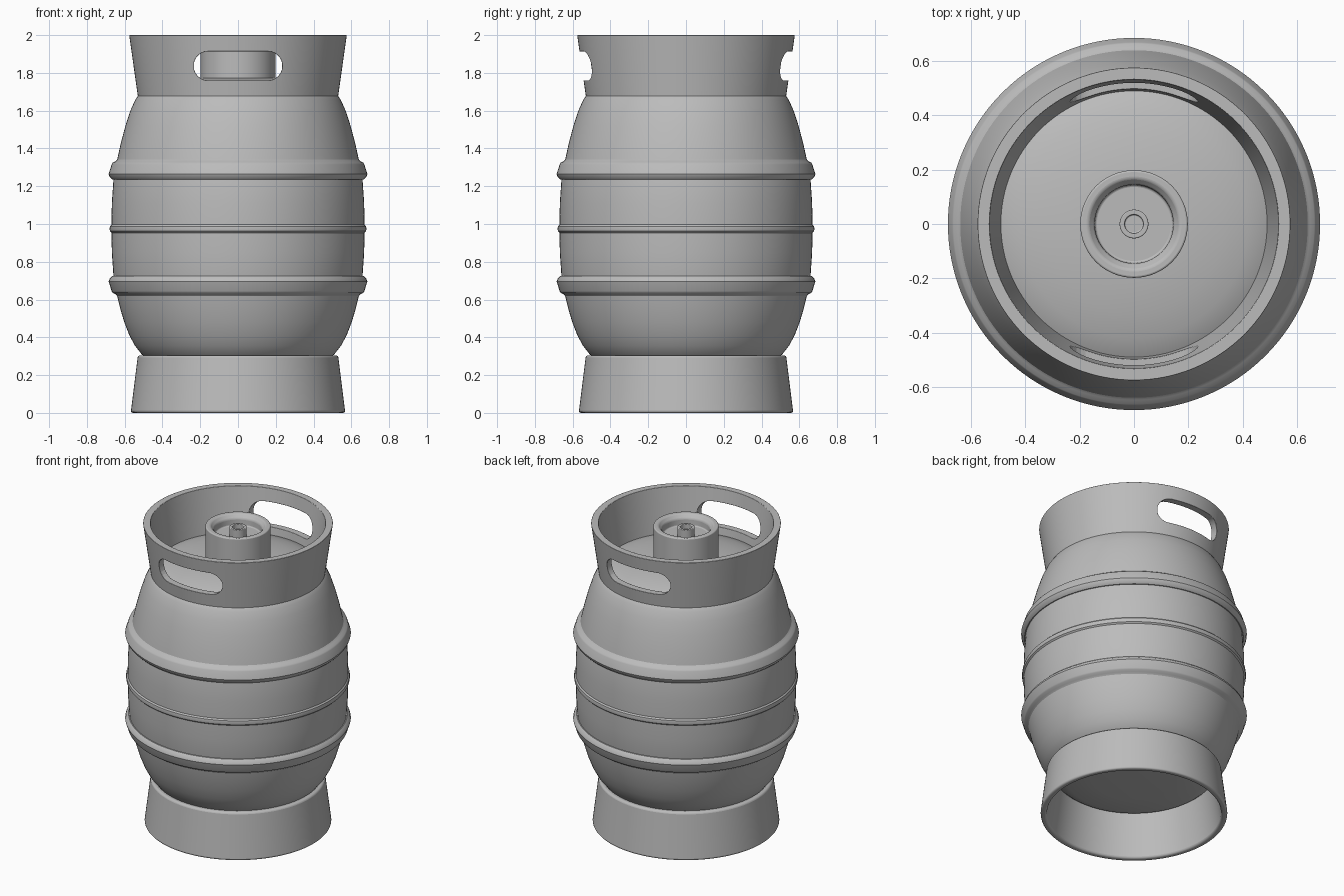
import bpy, bmesh, math

if "Cube" in bpy.data.objects:
    bpy.data.objects.remove(bpy.data.objects["Cube"])

SEG = 128
steel = bpy.data.materials.new("brushed steel grey")
steel.diffuse_color = (0.5, 0.5, 0.5, 1)
steel.use_nodes = True
steel.node_tree.nodes["Principled BSDF"].inputs["Base Color"].default_value = steel.diffuse_color


def finish(ob, angle=35):
    bpy.ops.object.select_all(action='DESELECT')
    ob.select_set(True)
    bpy.context.view_layer.objects.active = ob
    bpy.ops.object.shade_smooth_by_angle(angle=math.radians(angle))


def lathe(name, pts, closed=False, bevel=0.0):
    """Spin an (r, z) profile around z; r = 0 points become poles."""
    bm = bmesh.new()
    rings = []
    for r, z in pts:
        if r == 0:
            rings.append([bm.verts.new((0, 0, z))])
        else:
            rings.append([bm.verts.new((r * math.cos(2 * math.pi * i / SEG),
                                        r * math.sin(2 * math.pi * i / SEG), z)) for i in range(SEG)])
    pairs = list(zip(rings, rings[1:]))
    if closed:
        pairs.append((rings[-1], rings[0]))
    for a, b in pairs:
        for i in range(SEG):
            j = (i + 1) % SEG
            quad = [a[i % len(a)], a[j % len(a)], b[j % len(b)], b[i % len(b)]]
            bm.faces.new(list(dict.fromkeys(quad)))
    bmesh.ops.recalc_face_normals(bm, faces=bm.faces)
    me = bpy.data.meshes.new(name)
    bm.to_mesh(me)
    bm.free()
    me.materials.append(steel)
    ob = bpy.data.objects.new(name, me)
    bpy.context.collection.objects.link(ob)
    if bevel:
        m = ob.modifiers.new("soft edges", 'BEVEL')
        m.width, m.segments, m.limit_method = bevel, 3, 'ANGLE'
        m.angle_limit = math.radians(40)
    return ob


# Barrel body: domed bottom, lower curve, plain middle, shoulder, domed top
MID = 0.98
body = [(0, 0.25), (0.25, 0.252), (0.42, 0.263), (0.47, 0.28), (0.51, 0.31), (0.545, 0.355), (0.575, 0.41),
        (0.602, 0.48), (0.623, 0.55), (0.64, 0.62), (0.659, 0.72), (0.668, 0.85), (0.67, MID),
        (0.668, 1.11), (0.659, 1.24), (0.64, 1.34), (0.62, 1.43), (0.596, 1.52), (0.57, 1.6),
        (0.545, 1.655), (0.525, 1.685), (0.49, 1.71), (0.42, 1.735), (0.33, 1.757), (0.2, 1.773), (0, 1.78)]
finish(lathe("barrel_body", body))

# Two broad rolling bands, mirrored about the middle, and a thin centre bead
for name, s in (("upper_rolling_band", 1), ("lower_rolling_band", -1)):
    band = [(0.62, 0.25), (0.665, 0.255), (0.679, 0.268), (0.685, 0.285), (0.669, 0.335),
            (0.664, 0.344), (0.648, 0.352), (0.637, 0.365), (0.62, 0.365)]
    finish(lathe(name, [(r, MID + s * h) for r, h in band], closed=True))
bead = [(0.65, -0.022), (0.669, -0.022), (0.678, -0.013), (0.68, 0),
        (0.678, 0.013), (0.669, 0.022), (0.65, 0.022)]
finish(lathe("centre_bead", [(r, MID - 0.005 + h) for r, h in bead], closed=True))

# Foot skirt
finish(lathe("foot_skirt", [(0.568, 0), (0.53, 0.305), (0.487, 0.305), (0.53, 0)],
             closed=True, bevel=0.012))

# Top collar with two hand slots cut through front and back
collar = lathe("handle_collar", [(0.53, 1.675), (0.576, 2.0), (0.532, 2.0), (0.485, 1.675)], closed=True)
bm = bmesh.new()
rad, half, zc = 0.077, 0.158, 1.837
outline = []
for k in range(26):
    side = 1 if k < 13 else -1
    a = -math.pi / 2 + math.pi * (k % 13) / 12 + (0 if side > 0 else math.pi)
    outline.append(bm.verts.new((side * half + rad * math.cos(a), -1, zc + rad * math.sin(a))))
face = bm.faces.new(outline)
ext = bmesh.ops.extrude_face_region(bm, geom=[face])
bmesh.ops.translate(bm, vec=(0, 2, 0), verts=[v for v in ext["geom"] if isinstance(v, bmesh.types.BMVert)])
bmesh.ops.recalc_face_normals(bm, faces=bm.faces)
me = bpy.data.meshes.new("hand_slot_cutter")
bm.to_mesh(me)
bm.free()
me.materials.append(steel)
cutter = bpy.data.objects.new("hand_slot_cutter", me)
bpy.context.collection.objects.link(cutter)
cut = collar.modifiers.new("hand slots", 'BOOLEAN')
cut.operation, cut.object, cut.solver = 'DIFFERENCE', cutter, 'EXACT'
finish(collar)
bpy.ops.object.modifier_apply(modifier="hand slots")
bpy.data.objects.remove(cutter)
m = collar.modifiers.new("soft edges", 'BEVEL')
m.width, m.segments, m.limit_method, m.angle_limit = 0.006, 2, 'ANGLE', math.radians(40)
finish(collar)

# Filling neck with recessed cup, and the valve inside it
finish(lathe("filling_neck", [(0.198, 1.74), (0.198, 1.985), (0.168, 1.985), (0.145, 1.96),
                              (0.143, 1.915), (0, 1.915)], bevel=0.007))
finish(lathe("valve", [(0.053, 1.9), (0.053, 1.975), (0.034, 1.975), (0.034, 1.945), (0, 1.945)], bevel=0.004))
